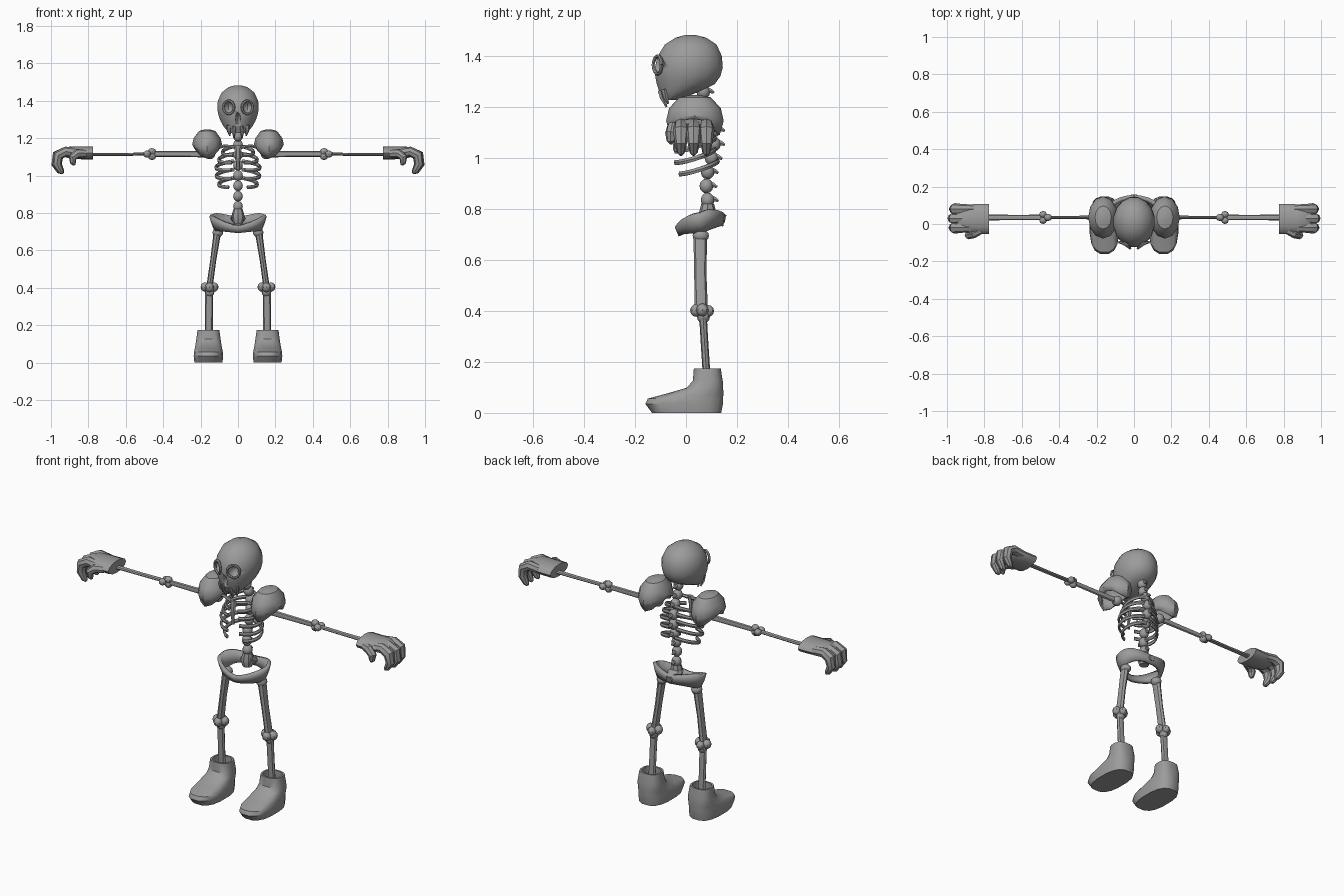
import bpy, bmesh, math
from mathutils import Vector

if "Cube" in bpy.data.objects:
    bpy.data.objects.remove(bpy.data.objects["Cube"])

bone = bpy.data.materials.new("bone_grey")
bone.diffuse_color = (0.33, 0.33, 0.33, 1)
bone.use_nodes = True
bone.node_tree.nodes["Principled BSDF"].inputs["Base Color"].default_value = bone.diffuse_color


def finish(name, bm, mirror=False, thick=0, angle=35):
    bmesh.ops.recalc_face_normals(bm, faces=bm.faces)
    me = bpy.data.meshes.new(name)
    bm.to_mesh(me)
    bm.free()
    me.materials.append(bone)
    ob = bpy.data.objects.new(name, me)
    bpy.context.collection.objects.link(ob)
    bpy.ops.object.select_all(action='DESELECT')
    ob.select_set(True)
    bpy.context.view_layer.objects.active = ob
    bpy.ops.object.shade_smooth_by_angle(angle=math.radians(angle))
    if thick:
        m = ob.modifiers.new("shell", 'SOLIDIFY')
        m.thickness = thick
        m.offset = -1
    if mirror:
        m = ob.modifiers.new("mirror", 'MIRROR')
        m.use_clip = False
        m.use_mirror_merge = False
    return ob


def loft(name, rings, caps=(True, True), **kw):
    """Skin a list of equally long vertex rings."""
    bm = bmesh.new()
    vs = [[bm.verts.new(p) for p in r] for r in rings]
    n = len(vs[0])
    for a, b in zip(vs, vs[1:]):
        for i in range(n):
            j = (i + 1) % n
            bm.faces.new((a[i], a[j], b[j], b[i]))
    if caps[0]:
        bm.faces.new(vs[0])
    if caps[1]:
        bm.faces.new(vs[-1])
    return finish(name, bm, **kw)


def tube(name, pts, sides=8, up=(0, 0, 1), **kw):
    """Tube along (x, y, z, radius_side, radius_up) points."""
    rings = []
    up = Vector(up)
    for i, p in enumerate(pts):
        a = Vector(pts[max(i - 1, 0)][:3])
        b = Vector(pts[min(i + 1, len(pts) - 1)][:3])
        t = (b - a).normalized()
        s = t.cross(up).normalized()
        u = s.cross(t)
        ra, rb = p[3], p[-1]
        rings.append([Vector(p[:3]) + s * ra * math.cos(k * math.tau / sides)
                      + u * rb * math.sin(k * math.tau / sides) for k in range(sides)])
    return loft(name, rings, **kw)


def ball(name, c, r, seg=12, **kw):
    bm = bmesh.new()
    bmesh.ops.create_uvsphere(bm, u_segments=seg, v_segments=max(6, seg * 2 // 3), radius=1)
    for v in bm.verts:
        v.co = Vector(c) + Vector((v.co.x * r[0], v.co.y * r[1], v.co.z * r[2]))
    return finish(name, bm, **kw)


def flat_ring(cx, rx, y0, y1, z, n=16, power=1.0):
    """Horizontal oval; a power below 1 makes it boxier."""
    def s(v):
        return math.copysign(abs(v) ** power, v)
    out = []
    for k in range(n):
        a = (k + 0.5) * math.tau / n
        out.append((cx + rx * s(math.cos(a)), (y0 + y1) / 2 + (y1 - y0) / 2 * s(math.sin(a)), z))
    return out


# Skull with cut eye sockets and nose
skull = loft("skull", [flat_ring(0, rx, a, b, z) for z, rx, a, b in (
    (1.482, .02, -.005, .04), (1.472, .052, -.042, .08), (1.445, .088, -.085, .122),
    (1.40, .11, -.113, .143), (1.355, .113, -.125, .147), (1.32, .106, -.123, .137),
    (1.29, .094, -.117, .115), (1.265, .08, -.108, .065), (1.243, .062, -.1, .01),
    (1.228, .045, -.092, -.03))])
cuts = [ball("socket_cutter", (s * .05, -.115, 1.365), (.027, .045, .033)) for s in (-1, 1)]
cuts.append(ball("nose_cutter", (0, -.125, 1.30), (.014, .035, .036)))
for c in cuts:
    m = skull.modifiers.new("cut", 'BOOLEAN')
    m.object = c
    m.solver = 'EXACT'
    bpy.context.view_layer.objects.active = skull
    bpy.ops.object.modifier_apply(modifier=m.name)
    bpy.data.objects.remove(c)

# Eye rims
rim = []
for k in range(15):
    a = k * math.tau / 14
    x = .05 + .029 * math.cos(a)
    rim.append((x, -.113 + (x - .05) * .55 + .003 * abs(math.sin(a)),
                1.365 + .035 * math.sin(a), .007))
tube("eye_rim", rim, 6, up=(0, 1, 0), mirror=True)

# Fangs
tube("fang", [(.018, -.1, 1.265, .012), (.022, -.092, 1.235, .011), (.021, -.076, 1.2, .004)],
     6, up=(0, 1, 0), mirror=True)
tube("side_tooth", [(.05, -.085, 1.27, .014), (.049, -.08, 1.24, .011), (.043, -.07, 1.213, .004)],
     6, up=(0, 1, 0), mirror=True)

# Spine
for y, z in ((.085, .835), (.08, .89), (.085, .945), (.1, 1.0), (.11, 1.055),
             (.11, 1.11), (.095, 1.165), (.075, 1.21), (.068, 1.26)):
    ball("vertebra", (0, y, z), (.027, .027, .029), 10)
    tube("vertebra_spur", [(0, y, z, .013), (0, y + .028, z + .004, .011),
                           (0, y + .042, z - .004, .005)], 6)

# Ribs, sloping down towards the front
for i, (z, rx) in enumerate(((1.135, .085), (1.095, .105), (1.055, .12), (1.01, .118), (.965, .105))):
    end = -72 if i < 4 else -62
    pts = []
    for k in range(11):
        a = math.radians(80 + (end - 80) * k / 10)
        pts.append((rx * math.cos(a), .035 + .08 * math.sin(a) + (.012 if i > 3 else 0),
                    z + .025 * math.sin(a) - .012 * math.cos(a), .007, .011))
    tube("rib", pts, 6, mirror=True)
tube("breastbone", [(0, -.04, 1.16, .02, .008), (0, -.047, 1.1, .014, .008),
                    (0, -.045, 1.03, .008, .006)], 6, up=(0, 1, 0))
tube("collarbone", [(.012, -.035, 1.15, .01), (.07, -.02, 1.16, .008), (.14, .02, 1.14, .011)],
     6, mirror=True)

# Shoulder pads: open domes with pointed front and back flaps
pad = []
for sc, z, drop in ((.15, 1.247, 0), (.55, 1.238, 0), (.9, 1.2, .005), (1, 1.165, .02), (.86, 1.145, .055)):
    ring = []
    for k in range(12):
        a = k * math.tau / 12
        ring.append((.165 + .08 * sc * math.cos(a), .035 + .113 * sc * math.sin(a),
                     z - drop * math.sin(a) ** 2))
    pad.append(ring)
loft("shoulder_pad", pad, caps=(True, False), mirror=True, thick=.01)

# Arms
ball("shoulder_joint", (.15, .035, 1.115), (.028, .028, .028), mirror=True)
tube("upper_arm", [(.15, .035, 1.115, .011, .018), (.3, .035, 1.115, .009, .016),
                   (.45, .035, 1.115, .009, .015)], mirror=True)
for dx, dy, dz, r in ((-.012, 0, .012, .02), (-.012, 0, -.012, .02), (.014, .016, 0, .019),
                      (.014, -.016, 0, .019)):
    ball("elbow_knob", (.472 + dx, .035 + dy, 1.115 + dz), (r * 1.1, r, r), 8, mirror=True)
tube("forearm", [(.48, .035, 1.115, .015, .008), (.63, .035, 1.113, .014, .008),
                 (.82, .035, 1.113, .016, .009)], mirror=True)

# Gloves: hollow cuff, palm, three curled fingers and a thumb
tube("glove_palm", [(.81, .027, 1.12, .055, .02), (.777, .027, 1.121, .07, .027),
                    (.776, .027, 1.121, .08, .034)][::1] +
     [(.83, .027, 1.121, .08, .034), (.875, .027, 1.122, .078, .034),
      (.92, .027, 1.125, .068, .028), (.945, .027, 1.122, .05, .014)], 12, mirror=True)
for y, dx in ((.08, -.006), (.03, .002), (-.02, -.004)):
    tube("glove_finger", [(.86, y, 1.122, .024), (.92, y, 1.128, .027), (.965 + dx, y, 1.108, .028, .032),
                          (.972 + dx, y, 1.06, .024), (.95 + dx, y, 1.022, .016), (.94 + dx, y, 1.012, .006)],
         8, up=(0, 1, 0), mirror=True)
tube("glove_thumb", [(.82, -.03, 1.118, .024), (.86, -.052, 1.118, .025), (.885, -.06, 1.095, .022),
                     (.882, -.06, 1.068, .016), (.875, -.058, 1.055, .006)],
     8, up=(0, 1, 0), mirror=True)

# Pelvis: tilted band, high at the hips and low in front
outer, low = [], []
for k in range(24):
    a = k * math.tau / 24
    c, s = math.cos(a), math.sin(a)
    top = .735 + .052 * abs(c) ** 1.5 + .045 * max(s, 0)
    outer.append((.134 * c, .055 + .08 * s, top))
    low.append((.108 * c, .058 + .068 * s, .70 + .035 * max(s, 0) + .012 * abs(c)))
mid = [((a[0] + b[0]) * .51, (a[1] + b[1]) / 2, (a[2] + b[2]) / 2) for a, b in zip(outer, low)]
loft("pelvis", [outer, mid, low], caps=(False, False), thick=.02)
tube("tailbone", [(0, .07, .785, .035, .024), (0, .115, .77, .04, .026), (0, .155, .76, .018, .016)], 8)
tube("spine_base", [(0, .085, .82, .025), (0, .085, .78, .036), (0, .085, .745, .026)],
     8, up=(0, 1, 0))

# Legs
ball("hip_joint", (.108, .058, .695), (.028, .032, .026), mirror=True)
tube("thigh", [(.11, .056, .70, .02, .027), (.132, .056, .55, .016, .024), (.153, .06, .40, .017, .026)],
     8, up=(0, 1, 0), mirror=True)
for dx, dy, dz, r in ((-.024, 0, .004, .024), (.024, 0, .004, .024), (0, -.024, .002, .024),
                      (0, .024, 0, .022), (0, .004, -.022, .026)):
    ball("knee_knob", (.152 + dx, .064 + dy, .40 + dz), (r, r, r * 1.05), 8, mirror=True)
tube("shin", [(.154, .066, .39, .022, .015), (.155, .073, .27, .021, .015), (.156, .082, .13, .021, .015)],
     8, up=(0, 1, 0), mirror=True)

# Boots with a hollow cuff
loft("boot", [flat_ring(.158, rx, a, b, z, 16, .75) for z, rx, a, b in (
    (0, .076, -.135, .14), (.035, .08, -.162, .147), (.056, .078, -.152, .148),
    (.078, .074, -.07, .148), (.098, .07, .0, .147), (.125, .066, .026, .145),
    (.175, .059, .03, .137), (.175, .049, .04, .127), (.135, .049, .04, .127))],
    mirror=True)
